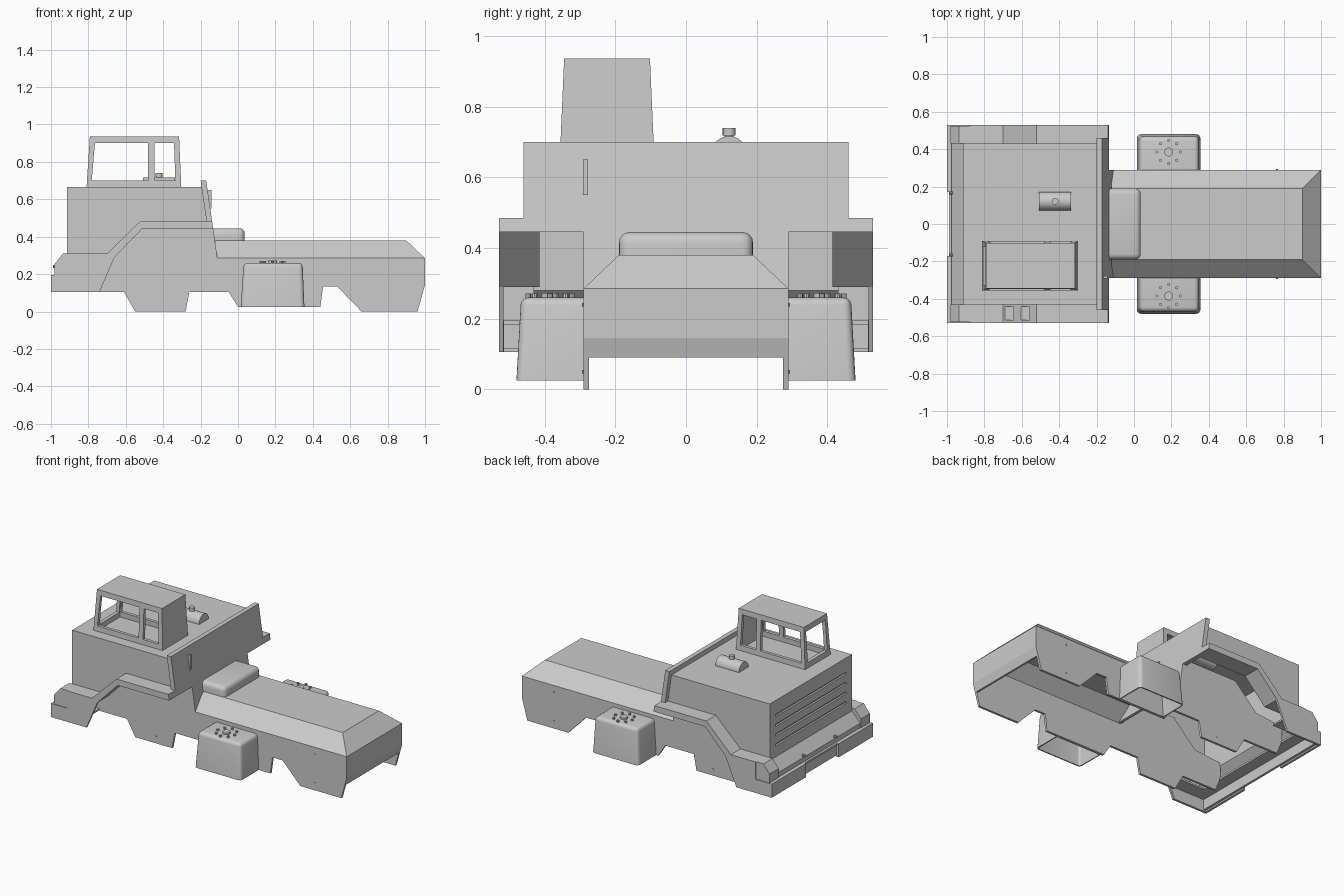
import bpy, bmesh, math
from mathutils import Matrix

if "Cube" in bpy.data.objects:
    bpy.data.objects.remove(bpy.data.objects["Cube"])


def make(name, verts, faces):
    me = bpy.data.meshes.new(name)
    me.from_pydata(verts, [], faces)
    bm = bmesh.new()
    bm.from_mesh(me)
    bmesh.ops.recalc_face_normals(bm, faces=bm.faces)
    bm.to_mesh(me)
    bm.free()
    ob = bpy.data.objects.new(name, me)
    bpy.context.collection.objects.link(ob)
    return ob


def prism(name, pts, y0, y1):
    """Side (x, z) outline extruded along y."""
    n = len(pts)
    v = [(x, y, z) for y in (y0, y1) for x, z in pts]
    f = [list(range(n)), list(range(n, 2 * n))]
    f += [[i, (i + 1) % n, n + (i + 1) % n, n + i] for i in range(n)]
    return make(name, v, f)


def box(name, x0, x1, y0, y1, z0, z1):
    return prism(name, [(x0, z0), (x1, z0), (x1, z1), (x0, z1)], y0, y1)


def pair(name, pts, y0, y1):
    return [prism(name + "_right", pts, -y1, -y0), prism(name + "_left", pts, y0, y1)]


def rect(x0, x1, z0, z1):
    return [(x0, z0), (x1, z0), (x1, z1), (x0, z1)]


def frustum(name, b, t, z0, z1, open_sides=()):
    """b and t are (x0, x1, y0, y1) rectangles; open_sides drops faces."""
    v = [(r[i], r[j], z) for r, z in ((b, z0), (t, z1))
         for i, j in ((0, 2), (1, 2), (1, 3), (0, 3))]
    f = {"bottom": [3, 2, 1, 0], "top": [4, 5, 6, 7], "-y": [0, 1, 5, 4],
         "+x": [1, 2, 6, 5], "+y": [2, 3, 7, 6], "-x": [3, 0, 4, 7]}
    return make(name, v, [q for k, q in f.items() if k not in open_sides])


def bake(ob):
    dg = bpy.context.evaluated_depsgraph_get()
    me = bpy.data.meshes.new_from_object(ob.evaluated_get(dg))
    ob.modifiers.clear()
    ob.data = me


def cut(ob, cutters):
    for c in cutters:
        m = ob.modifiers.new("cut", 'BOOLEAN')
        m.operation = 'DIFFERENCE'
        m.solver = 'EXACT'
        m.object = c
    bake(ob)
    for c in cutters:
        bpy.data.objects.remove(c)


def cyl(name, r, h, loc, axis='Z', seg=16):
    bm = bmesh.new()
    bmesh.ops.create_cone(bm, cap_ends=True, segments=seg, radius1=r, radius2=r, depth=h)
    if axis != 'Z':
        bm.transform(Matrix.Rotation(math.pi / 2, 4, 'Y' if axis == 'X' else 'X'))
    bm.transform(Matrix.Translation(loc))
    me = bpy.data.meshes.new(name)
    bm.to_mesh(me)
    bm.free()
    ob = bpy.data.objects.new(name, me)
    bpy.context.collection.objects.link(ob)
    return ob


def smooth(ob):
    bpy.context.view_layer.objects.active = ob
    for o in bpy.context.selected_objects:
        o.select_set(False)
    ob.select_set(True)
    bpy.ops.object.shade_smooth_by_angle()


def round_edges(ob, test, w):
    """Bevel the edges whose two end points satisfy test."""
    bm = bmesh.new()
    bm.from_mesh(ob.data)
    es = [e for e in bm.edges if test(e.verts[0].co, e.verts[1].co)]
    bmesh.ops.bevel(bm, geom=es, offset=w, segments=4, profile=0.5, affect='EDGES')
    bm.to_mesh(ob.data)
    bm.free()


def shell(ob, t):
    m = ob.modifiers.new("shell", 'SOLIDIFY')
    m.thickness = t
    m.offset = -1
    bake(ob)


# long side plates of the chassis, with the stepped skirt outline
pair("chassis_side", [(1, .285), (1, .145), (.96, 0), (.66, 0), (.53, .135), (.455, .135),
                      (.44, .025), (0, .025), (-.05, .105), (-.26, .105), (-.28, 0), (-.55, 0),
                      (-.61, .105), (-.86, .105), (-.9, .2), (-.9, .3), (-.7, .32), (-.54, .48),
                      (-.16, .48), (-.12, .285)], .275, .29)
# rear deck and tail plate
shell(frustum("rear_deck", (-.12, 1, -.29, .29), (-.12, .9, -.19, .19), .285, .38,
              ("bottom", "-x")), .012)
prism("tail_plate", [(1, .285), (1, .145), (.985, .09), (.972, .09), (.986, .145), (.986, .285)],
      -.28, .28)
deck_box = frustum("deck_box", (-.15, .036, -.19, .19), (-.15, .036, -.19, .19), .375, .445)
round_edges(deck_box, lambda a, b: (a.z > .4 and b.z > .4 or abs(a.z - b.z) > .03)
            and not (a.x < -.1 and b.x < -.1), .03)
smooth(deck_box)

# fuel tanks with filler bolts
for s, side in ((-1, "right"), (1, "left")):
    ys = lambda o: (s * .288, s * o) if s > 0 else (s * o, s * .288)
    tank = frustum("tank_" + side, (.015, .355, *ys(.48)), (.03, .345, *ys(.467)), .025, .26,
                   ("bottom",))
    inner = lambda v: abs(v.y) < .3
    round_edges(tank, lambda a, b: not (inner(a) and inner(b)) and (a.z > .1 or b.z > .1), .022)
    shell(tank, .008)
    smooth(tank)
    cyl("tank_cap_" + side, .024, .016, (.185, s * .385, .264))
    for k in range(8):
        a = k * math.pi / 4
        cyl("tank_bolt_" + side, .008, .014,
            (.185 + .062 * math.cos(a), s * .385 + .062 * math.sin(a), .264), seg=8)
    for x, z in ((-.4, .045), (.765, .05), (.765, .24)):
        cyl("plate_rivet_" + side, .005, .006, (x, s * .291, z), 'Y', 8)

# engine hood: sides, top and slotted front
pair("hood_side", [(-.915, .30), (-.665, .30), (-.51, .45), (-.15, .45), (-.18, .665),
                   (-.915, .665)], .418, .43)
box("hood_top", -.915, -.18, -.43, .43, .653, .665)
front = box("hood_front", -.915, -.895, -.43, .43, .28, .665)
cut(front, [box("slot", -.93, -.903, -.37, .37, z - .007, z + .007)
            for z in (.37, .435, .50, .565)])

# sloping rear wall with the raised flange, wider at the fenders
edge = lambda z: -.17 - (z - .70) * .145
def wall(name, z0, z1, y0, y1, t):
    return prism(name, [(edge(z0), z0), (edge(z1), z1), (edge(z1) - t, z1), (edge(z0) - t, z0)],
                 y0, y1)
wall("rear_wall", .445, .70, -.46, .46, .03)
wall("rear_wall_base", .285, .445, -.29, .29, .02)
for s in (-1, 1):
    wall("rear_wall_wing", .445, .485, min(s * .46, s * .53), max(s * .46, s * .53), .03)
box("rear_handle", -.165, -.143, -.292, -.278, .55, .65)

# fenders: top strip plus thin outer lip
strip = pair("fender", [(-.14, .485), (-.52, .485), (-.70, .31), (-.875, .31), (-.875, .29),
                        (-.66, .29), (-.51, .445), (-.134, .445)], .415, .53)
cut(strip[0], [box("step_cut", x, x + .046, -.512, -.44, z, z + .1)
               for x, z in ((-.69, .32), (-.606, .402))])
pair("fender_lip", [(-.88, .105), (-.88, .31), (-.70, .31), (-.52, .485), (-.14, .485),
                    (-.134, .445), (-.51, .445), (-.66, .29), (-.74, .105)], .517, .53)

# headlight housings and sloped nose strip between them
pair("headlight", [(-.98, .195), (-.98, .255), (-.935, .31), (-.87, .31), (-.87, .195)],
     .43, .525)
prism("nose_strip", [(-.975, .19), (-.975, .225), (-.912, .295), (-.895, .295), (-.895, .28),
                     (-.96, .215), (-.96, .19)], -.43, .43)

# bumper: recessed centre, raised corner panels, top and ends
box("bumper_centre", -.985, -.97, -.52, .52, .115, .195)
pair("bumper_end", [(-1, .105), (-1, .195), (-.71, .195), (-.745, .105)], .515, .53)
for s in (-1, 1):
    box("bumper_panel", -1, -.985, min(s * .17, s * .53), max(s * .17, s * .53), .105, .195)
    box("bumper_shelf", -.985, -.72, min(s * .42, s * .53), max(s * .42, s * .53), .183, .195)
    cyl("tow_pin", .008, .02, (-.98, s * .165, .24), 'X', 8)
box("bumper_top", -.99, -.89, -.43, .43, .183, .195)

# driver's lookout cabin: hollow with windows on three sides
cabin = frustum("cabin", (-.81, -.303, -.357, -.09), (-.792, -.315, -.345, -.102), .66, .936)
cut(cabin, [frustum("hollow", (-.79, -.322, -.338, -.109), (-.772, -.333, -.327, -.12), .6, .905),
            prism("big_window", [(-.782, .70), (-.48, .70), (-.48, .90), (-.765, .90)], -.5, .1),
            prism("small_window", [(-.447, .70), (-.335, .70), (-.342, .90), (-.447, .90)],
                  -.5, .1),
            box("front_window", -.9, -.7, -.325, -.122, .70, .90)])

# intake: half-sunk drum with a cap
smooth(cyl("intake_drum", .05, .172, (-.422, .122, .667), 'X', 24))
smooth(cyl("intake_neck", .013, .04, (-.422, .122, .715)))
smooth(cyl("intake_cap", .018, .022, (-.422, .122, .729)))
